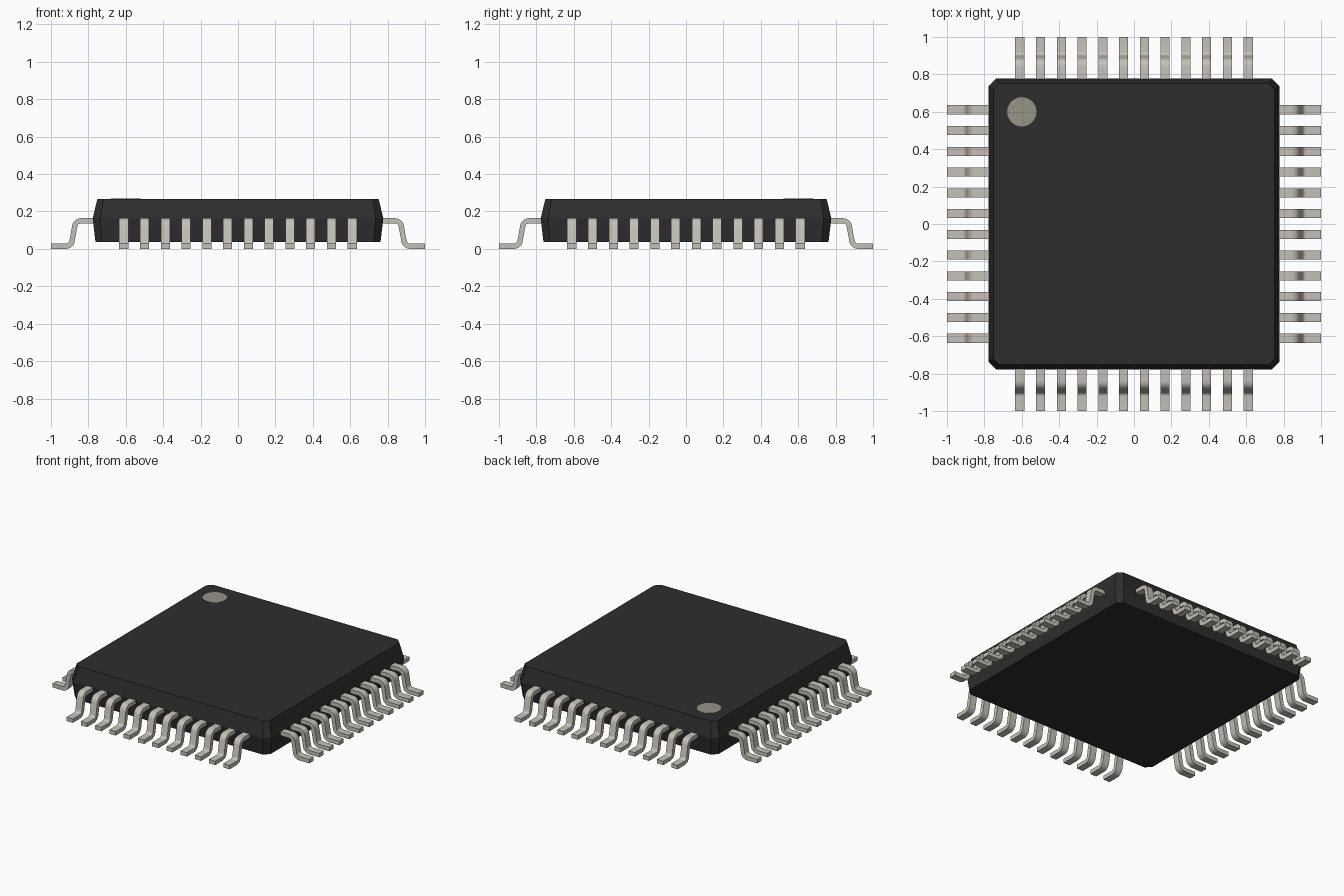
import bpy, bmesh, math
from mathutils import Vector, Matrix

old = bpy.data.objects.get("Cube")
if old:
    bpy.data.objects.remove(old, do_unlink=True)


def make_material(name, rgb, rough):
    mat = bpy.data.materials.new(name)
    mat.use_nodes = True
    mat.diffuse_color = (*rgb, 1)
    node = mat.node_tree.nodes["Principled BSDF"]
    node.inputs["Base Color"].default_value = (*rgb, 1)
    node.inputs["Roughness"].default_value = rough
    return mat


def finish(bm, name, mat):
    bmesh.ops.recalc_face_normals(bm, faces=bm.faces)
    mesh = bpy.data.meshes.new(name)
    bm.to_mesh(mesh)
    bm.free()
    mesh.materials.append(mat)
    obj = bpy.data.objects.new(name, mesh)
    bpy.context.collection.objects.link(obj)
    return obj


black = make_material("black plastic", (0.027, 0.027, 0.027), 0.7)
silver = make_material("lead silver", (0.55, 0.53, 0.475), 0.5)
grey = make_material("marker grey", (0.31, 0.295, 0.24), 0.6)


# Package body: stacked square rings with clipped corners
def clipped_square(half, clip):
    pts = []
    for k in range(4):
        turn = Matrix.Rotation(k * math.pi / 2, 2)
        pts += [turn @ Vector((half, half - clip)), turn @ Vector((half - clip, half))]
    return pts


bm = bmesh.new()
rings = []
for z, half, clip in ((0.037, 0.762, 0.036), (0.162, 0.777, 0.04), (0.267, 0.752, 0.033)):
    rings.append([bm.verts.new((*p, z)) for p in clipped_square(half, clip)])
for low, high in zip(rings, rings[1:]):
    for i in range(8):
        j = (i + 1) % 8
        bm.faces.new((low[i], low[j], high[j], high[i]))
bm.faces.new(rings[0])
bm.faces.new(rings[-1])
finish(bm, "package_body", black)

# Pin one marker on the top face
bm = bmesh.new()
bmesh.ops.create_cone(bm, cap_ends=True, segments=48, radius1=0.078, radius2=0.078, depth=0.004,
                      matrix=Matrix.Translation((-0.6, 0.6, 0.267)))
finish(bm, "pin_one_marker", grey)


# Gull-wing lead: rounded centre line thickened into a strip
def rounded_path(corners, radius, steps):
    path = [corners[0]]
    for a, b, c in zip(corners, corners[1:], corners[2:]):
        u, v = (a - b).normalized(), (c - b).normalized()
        half = u.angle(v) / 2
        centre = b + (u + v).normalized() * radius / math.sin(half)
        start = b + u * radius / math.tan(half) - centre
        end = b + v * radius / math.tan(half) - centre
        sweep = start.angle(end)
        for i in range(steps + 1):
            t = i / steps
            path.append(centre + (start * math.sin((1 - t) * sweep)
                                  + end * math.sin(t * sweep)) / math.sin(sweep))
    path.append(corners[-1])
    return path


THICK, WIDTH, PITCH, COUNT = 0.028, 0.049, 0.111, 12
path = rounded_path([Vector(p) for p in ((0.755, 0.15), (0.868, 0.15), (0.892, 0.014), (1, 0.014))],
                    0.034, 7)


def add_lead(bm, offset, turn):
    sections = []
    for i, p in enumerate(path):
        along = (path[min(i + 1, len(path) - 1)] - path[max(i - 1, 0)]).normalized()
        if i in (0, len(path) - 1):
            along = Vector((1, 0))
        normal = Vector((-along.y, along.x)) * THICK / 2
        ring = []
        for side, face in ((-1, -1), (1, -1), (1, 1), (-1, 1)):
            q = p + normal * face
            ring.append(bm.verts.new(turn @ Vector((q.x, offset + side * WIDTH / 2, q.y))))
        sections.append(ring)
    for a, b in zip(sections, sections[1:]):
        for i in range(4):
            j = (i + 1) % 4
            bm.faces.new((a[i], a[j], b[j], b[i]))
    bm.faces.new(sections[0])
    bm.faces.new(sections[-1])


# One row of leads on each side
for k, side in enumerate(("left", "back", "right", "front")):
    bm = bmesh.new()
    turn = Matrix.Rotation(k * math.pi / 2, 3, 'Z')
    for n in range(COUNT):
        add_lead(bm, (n - (COUNT - 1) / 2) * PITCH, turn)
    row = finish(bm, side + "_leads", silver)
    bpy.ops.object.select_all(action='DESELECT')
    row.select_set(True)
    bpy.context.view_layer.objects.active = row
    bpy.ops.object.shade_smooth_by_angle(angle=math.radians(35))
